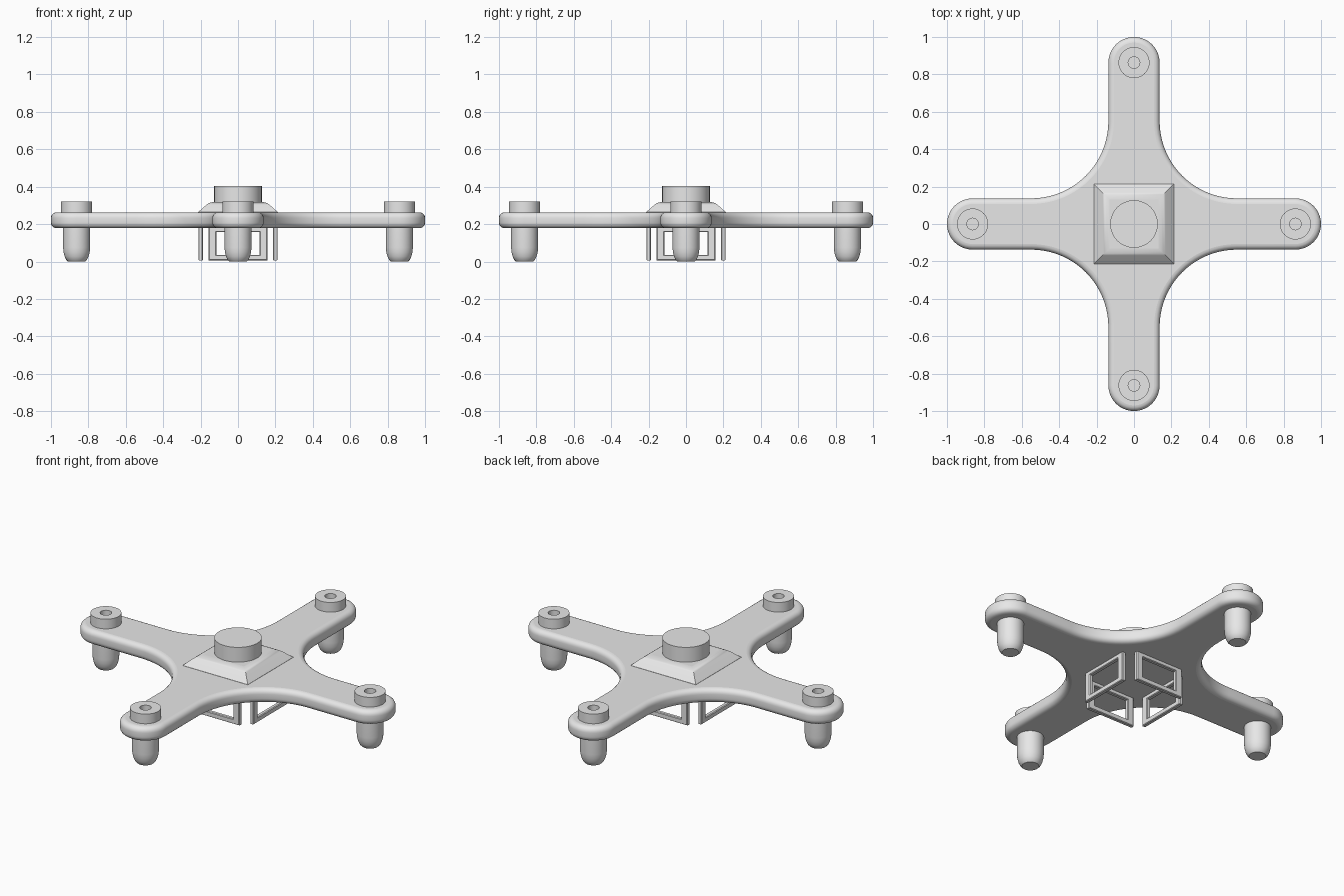
import bpy, bmesh, math
from mathutils import Vector, Matrix

cube = bpy.data.objects.get("Cube")
if cube:
    bpy.data.objects.remove(cube, do_unlink=True)

GREY = (0.8, 0.8, 0.8, 1)
mat = bpy.data.materials.new("light grey")
mat.use_nodes = True
mat.diffuse_color = GREY
mat.node_tree.nodes["Principled BSDF"].inputs["Base Color"].default_value = GREY


def loft(name, rings, closed=False):
    """Skin a list of point rings; cap the ends unless the rings join up."""
    bm = bmesh.new()
    loops = [[bm.verts.new(p) for p in ring] for ring in rings]
    n = len(loops[0])
    pairs = list(zip(loops, loops[1:]))
    if closed:
        pairs.append((loops[-1], loops[0]))
    for a, b in pairs:
        for i in range(n):
            j = (i + 1) % n
            bm.faces.new((a[i], a[j], b[j], b[i]))
    caps = [] if closed else [bm.faces.new(loops[0][::-1]), bm.faces.new(loops[-1])]
    bmesh.ops.recalc_face_normals(bm, faces=bm.faces)
    for f in bm.faces:
        f.smooth = True
    for e in bm.edges:
        e.smooth = e.calc_face_angle(0) < math.radians(32)
    for f in caps:
        f.smooth = False
        for e in f.edges:
            e.smooth = False
    mesh = bpy.data.meshes.new(name)
    bm.to_mesh(mesh)
    bm.free()
    mesh.materials.append(mat)
    obj = bpy.data.objects.new(name, mesh)
    bpy.context.collection.objects.link(obj)
    return obj


def arc(cx, cy, r, start, end, steps):
    angles = [math.radians(start + (end - start) * i / steps) for i in range(steps + 1)]
    return [Vector((cx + r * math.cos(a), cy + r * math.sin(a), 0)) for a in angles]


def lathe(name, profile, x=0, y=0, sides=40):
    return loft(name, [[p + Vector((0, 0, z)) for p in arc(x, y, r, 0, 360, sides)[:-1]]
                       for r, z in profile])


def cross(inset, z):
    """Four-armed outline with round ends and filleted inner corners."""
    w, f = 0.137, 0.55
    quarter = arc(1 - w, 0, w - inset, -90, 90, 20) + arc(f, f, f - w + inset, 270, 180, 20)
    points = []
    for k in range(4):
        turn = Matrix.Rotation(k * math.pi / 2, 3, 'Z')
        points += [turn @ p + Vector((0, 0, z)) for p in quarter]
    return points


def square(h, z):
    return [(-h, -h, z), (h, -h, z), (h, h, z), (-h, h, z)]


# Body plate with a rounded rim
rim_r, low, high = 0.03, 0.178, 0.263
rim = [(rim_r * (1 - math.sin(a)), rim_r * (1 - math.cos(a)))
       for a in (math.pi / 2 * i / 5 for i in range(6))]
layers = [(d, low + h) for d, h in rim] + [(d, high - h) for d, h in rim[::-1]]
loft("body_plate", [cross(d, z) for d, z in layers])

# Canopy and the round cap on it
loft("canopy", [square(h, z) for h, z in
                ((0.213, 0.25), (0.213, 0.264), (0.168, 0.304), (0.158, 0.311),
                 (0.145, 0.316), (0.13, 0.318))])
lathe("top_cap", [(0.127, 0.30), (0.127, 0.405)], sides=64)

# Motors and feet at the arm ends, and landing frames below
sides = ("left", "back", "right", "front")
bar = ((0, -0.008), (0.005, -0.0125), (0.037, -0.0125), (0.042, -0.008),
       (0.042, 0.008), (0.037, 0.0125), (0.005, 0.0125), (0, 0.008))
for k, side in enumerate(sides):
    turn = Matrix.Rotation(k * math.pi / 2, 3, 'Z')
    x, y, _ = turn @ Vector((0.863, 0, 0))
    lathe(side + "_motor", [(0.083, 0.25), (0.083, 0.32), (0.031, 0.32), (0.031, 0.28)], x, y)
    lathe(side + "_foot", [(0.046, 0), (0.056, 0.01), (0.064, 0.027), (0.07, 0.05),
                           (0.072, 0.075), (0.072, 0.19)], x, y)
    rings = []
    for inset, depth in bar:
        a, b = 0.157 - inset, 0.09 - inset * 0.7
        rings.append([turn @ Vector((0.2 + depth, s * a, 0.096 + t * b))
                      for s, t in ((-1, -1), (1, -1), (1, 1), (-1, 1))])
    loft(side + "_landing_frame", rings, closed=True)
